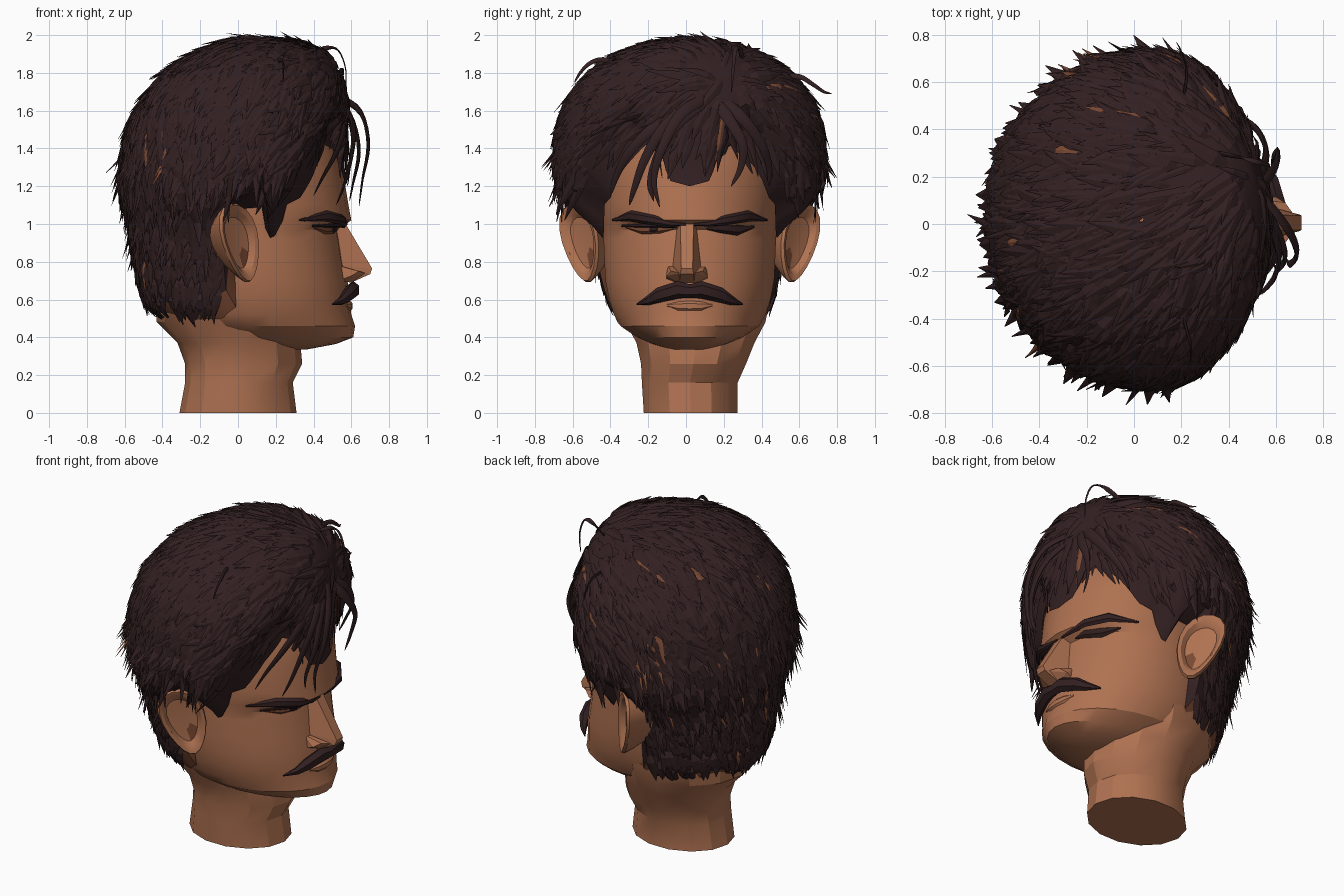
import bpy, bmesh, math, random
from mathutils import Vector
from mathutils.bvhtree import BVHTree

random.seed(4)
if "Cube" in bpy.data.objects:
    bpy.data.objects.remove(bpy.data.objects["Cube"], do_unlink=True)
Y0 = 0.02


def material(name, rgb):
    m = bpy.data.materials.new(name)
    m.use_nodes = True
    m.diffuse_color = (*rgb, 1)
    bsdf = next(n for n in m.node_tree.nodes if n.type == 'BSDF_PRINCIPLED')
    bsdf.inputs["Base Color"].default_value = (*rgb, 1)
    return m


SKIN = material("skin", (0.43, 0.168, 0.083))
HAIR = material("dark_hair", (0.033, 0.0145, 0.0155))
BROWN = material("brown_scalp", (0.19, 0.065, 0.032))
EYE = material("eye_dark", (0.03, 0.013, 0.013))


def make(name, verts, faces, mats, smooth=None, indices=None):
    me = bpy.data.meshes.new(name)
    me.from_pydata([tuple(v) for v in verts], [], faces)
    for m in mats:
        me.materials.append(m)
    if indices:
        me.polygons.foreach_set("material_index", indices)
    bm = bmesh.new()
    bm.from_mesh(me)
    bmesh.ops.recalc_face_normals(bm, faces=bm.faces)
    bm.to_mesh(me)
    bm.free()
    ob = bpy.data.objects.new(name, me)
    bpy.context.collection.objects.link(ob)
    if smooth:
        bpy.ops.object.select_all(action='DESELECT')
        ob.select_set(True)
        bpy.context.view_layer.objects.active = ob
        bpy.ops.object.shade_smooth_by_angle(angle=math.radians(smooth))
    return ob


def lookup(rows, k):
    if k <= rows[0][0]:
        return rows[0][1:]
    for a, b in zip(rows, rows[1:]):
        if k <= b[0]:
            f = (k - a[0]) / (b[0] - a[0])
            return [p + (q - p) * f for p, q in zip(a[1:], b[1:])]
    return rows[-1][1:]


def ring_point(rows, z, t):
    xb, xc, xf, w, *shift = lookup(rows, z)
    c = math.cos(t)
    return Vector((xc + (xf - xc if c > 0 else xc - xb) * c, Y0 + sum(shift) + w * math.sin(t), z))


def bridge(rings, n, caps=True):
    faces = [(r * n + i, r * n + (i + 1) % n, (r + 1) * n + (i + 1) % n, (r + 1) * n + i)
             for r in range(rings - 1) for i in range(n)]
    if caps:
        faces += [tuple(range(n)), tuple(range((rings - 1) * n, rings * n))]
    return faces


def loft(name, rows, n, mat, smooth):
    verts = [ring_point(rows, r[0], math.tau * i / n) for r in rows for i in range(n)]
    return make(name, verts, bridge(len(rows), n), [mat], smooth)


def tube(store, path, radii, flat, out, sides=6):
    """Append a tapered elliptical sweep to the (verts, faces) pair."""
    verts, faces = store
    base = len(verts)
    for i, p in enumerate(path):
        tan = (path[min(i + 1, len(path) - 1)] - path[max(i - 1, 0)]).normalized()
        side = tan.cross(out).normalized()
        up = side.cross(tan)
        for k in range(sides):
            a = math.tau * k / sides
            verts.append(p + radii[i] * (side * math.cos(a) + up * math.sin(a) * flat))
    faces += [tuple(base + v for v in f) for f in bridge(len(path), sides)]


# Section rows: height, back x, widest x, front x, half width (and sideways shift)
HEAD = [(.335, 0, .2, .36, .1), (.365, 0, .2, .52, .2), (.4, -.1, .15, .61, .28),
        (.46, -.3, .12, .62, .37), (.52, -.4, .1, .6, .405), (.6, -.44, .1, .59, .43),
        (.7, -.46, .08, .58, .45), (.8, -.48, .07, .56, .455), (.92, -.5, .07, .54, .46),
        (.97, -.5, .07, .53, .46), (1.02, -.5, .07, .6, .465), (1.1, -.5, .07, .585, .47),
        (1.25, -.5, .07, .56, .48), (1.4, -.5, .05, .52, .46), (1.6, -.4, .03, .42, .38),
        (1.75, -.2, .02, .25, .22)]
NECK = [(0, -.31, 0, .31, .255, .005), (.16, -.28, 0, .29, .26, 0), (.26, -.28, 0, .34, .285, .02),
        (.37, -.32, 0, .33, .32, .03), (.48, -.43, 0, .3, .38, .03), (.58, -.44, 0, .3, .41, .02)]
CAP = [(.48, -.42, .05, .5, .4), (.6, -.5, .05, .5, .45), (.8, -.54, .05, .53, .5),
       (1, -.57, .05, .55, .56), (1.15, -.61, .05, .57, .68), (1.3, -.62, .07, .57, .71),
       (1.5, -.58, .08, .56, .695), (1.65, -.51, .08, .57, .645), (1.8, -.38, .06, .54, .53),
       (1.9, -.22, .05, .47, .37), (1.96, -.07, .05, .32, .18), (1.98, .02, .03, .04, .01)]
# Hairline: angle from the face direction, height
HAIRLINE = [(0, 1.2), (13, 1.23), (19, 1.39), (30, 1.42), (45, 1.3), (60, 1.14), (70, 1.1),
            (74, .94), (80, .92), (83, 1.09), (97, 1.08), (102, .56), (112, .5), (180, .48)]

loft("head", HEAD, 26, SKIN, 25)
loft("neck", NECK, 14, SKIN, 25)


def on_face(y, z, lift):
    xb, xc, xf, w = lookup(HEAD, z)
    return Vector((xc + (xf - xc) * math.sqrt(max(0, 1 - (y / w) ** 2)) + lift, Y0 + y, z))


# Nose bridge and nostril wings as mirrored hulls
BRIDGE = [(.57, .035, 1.0), (.5, .06, .97), (.62, .03, .91), (.71, .03, .765), (.7, .035, .735),
          (.55, .075, .78), (.6, .04, .69)]
WINGS = [(.68, .03, .74), (.64, .085, .75), (.6, .11, .725), (.53, .105, .7), (.53, .1, .78), (.6, .04, .69)]
for name, points in (("nose_bridge", BRIDGE), ("nose_wings", WINGS)):
    bm = bmesh.new()
    for x, y, z in points:
        for s in (-1, 1):
            bm.verts.new((x, .005 + s * y, z))
    bmesh.ops.convex_hull(bm, input=bm.verts)
    me = bpy.data.meshes.new(name)
    bm.to_mesh(me)
    bm.free()
    me.materials.append(SKIN)
    bpy.context.collection.objects.link(bpy.data.objects.new(name, me))


# Face features swept along the face: mirrored, one sided, or one piece across the middle
def feature(name, path, radii, flat, lift, mat, signs=(1, -1)):
    store = ([], [])
    runs = [([on_face(s * y, z, lift) for y, z in path], radii) for s in signs]
    if path[0][0] == 0:
        runs = [(runs[1][0][:0:-1] + runs[0][0], radii[:0:-1] + radii)]
    for points, r in runs:
        tube(store, points, r, flat, Vector((1, 0, 0)))
    make(name, *store, [mat], 40)


feature("eyebrows", [(.02, .998), (.1, 1.003), (.2, 1.022), (.31, 1.042), (.41, 1.02)],
        [.008, .016, .027, .03, .005], .7, .005, HAIR)
feature("left_eye", [(.09, .975), (.16, .98), (.25, .972), (.34, .985)], [.005, .027, .033, .006],
        .7, .004, EYE, (1,))
feature("right_eye", [(.09, .975), (.16, .975), (.25, .972), (.34, .985)], [.005, .025, .026, .006],
        .7, .002, BROWN, (-1,))
feature("right_lash", [(.07, .985), (.2, .995), (.36, .99)], [.006, .014, .006], .8, .018, EYE, (-1,))
feature("right_iris", [(.17, .975), (.19, .975), (.21, .975)], [.014, .022, .014], .6, .012, EYE, (-1,))
feature("mustache", [(0, .645), (.06, .652), (.16, .625), (.22, .595), (.28, .575)],
        [.036, .046, .04, .025, .004], .8, .03, HAIR)
feature("lower_lip", [(0, .565), (.06, .565), (.12, .57)], [.028, .024, .006], .6, -.002, SKIN)

# Ears: dished ellipses flaring out to the back, lobes swept forward, dark in the hollow
EAR_RINGS = [(.5, -.16), (.9, -.05), (1.03, 0), (.98, .018), (.82, .01), (.66, -.02), (.3, -.025)]
for s, name in ((1, "left_ear"), (-1, "right_ear")):
    u, n = Vector((-.115, s * .115, 0)), Vector((.7, s * .7, 0))
    verts = []
    for scale, depth in EAR_RINGS:
        for i in range(18):
            a = math.tau * i / 18
            du = scale * (math.cos(a) * (.78 + .22 * math.sin(a)) + .32 * math.sin(a))
            verts.append(Vector((.01, Y0 + s * .575, .9)) + u * du + n * depth
                         + Vector((0, 0, .205 * scale * math.sin(a))))
    faces = bridge(len(EAR_RINGS), 18)
    hollow = [int(90 <= k < 108 and k - 90 in (10, 11, 12)) for k in range(len(faces))]
    make(name, verts, faces, [SKIN, BROWN], 30, hollow)

# Hair cap: columns running from the hairline up to the crown
COLS, LEVELS = 120, 26
verts, scalp = [], []
for j in range(LEVELS):
    for i in range(COLS):
        t = math.tau * i / COLS
        deg = math.degrees(min(t, math.tau - t))
        low = lookup(HAIRLINE, deg)[0]
        z = low + (1.98 - low) * math.sin(j / (LEVELS - 1) * math.pi / 2)
        skull = ring_point(HEAD, z, t)
        skull += Vector((math.cos(t), math.sin(t), 0)) * .012
        f = min(1, (z - low) / (.2 if deg < 65 else .1))
        verts.append(skull.lerp(ring_point(CAP, z, t), f))
        scalp.append(int(j == 0 and deg > 101))
cap_faces = bridge(LEVELS, COLS, False)
cap = make("hair_cap", verts, cap_faces, [HAIR, BROWN], 40, scalp[:len(cap_faces)])
tree = BVHTree.FromPolygons(verts, cap_faces)
CORE = Vector((0, Y0, 1.15))


def snap(p):
    q, n, _, _ = tree.find_nearest(p)
    return q, (n if n.dot(q - CORE) > 0 else -n)


# Hair locks combed away from the parting above the brow, shaggier round the sides
PARTING = Vector((.55, .22, 1.72))
PATCHES = [Vector((-.2, .68, 1.4)), Vector((-.2, .66, 1.55)), Vector((-.45, -.5, 1.4))]
store, shades = ([], []), []
polys = list(cap.data.polygons)
for poly in random.choices(polys, [p.area for p in polys], k=1900):
    p, n = snap(poly.center)
    if (p.x > .38 and p.z < 1.5) or (p.x > -.14 and 1 < p.z < 1.28) or (p.x > -.06 and p.z < 1.1) or p.z < .62:
        continue
    shaggy = 1.0 < p.z < 1.5 and p.x < .3
    length = random.uniform(.06, .11) * (.6 if p.z < 1.0 else 1)
    jitter = Vector([random.gauss(0, .24) for _ in range(3)])
    path = [p - n * .01]
    for step in range(3):
        away = (p - PARTING).normalized() + jitter
        away.z -= 1.5 if p.z < 1.3 else .5
        d = (away - n * away.dot(n)).normalized()
        if step < 2:
            p, n = snap(p + d * length)
            path.append(p + n * (.01 + .007 * step))
        else:
            lift = random.uniform(-.01, .065) if shaggy else random.uniform(-.012, .015)
            path.append(path[-1] + d * length * 1.2 + n * lift)
    width = random.uniform(.016, .038)
    before = len(store[1])
    near = min((p - c).length for c in PATCHES) < .12
    tint = random.random() < (.3 if near else .008)
    width *= .6 if tint else 1
    tube(store, path, [width * .5, width, width * .8, .002], .3, n, 4)
    shades += [int(tint)] * (len(store[1]) - before)
make("hair_locks", *store, [HAIR, BROWN], None, shades)


# Loose locks falling over the forehead and springing from the crown
def curve(points, steps=4):
    """Round a path off through its points."""
    pts = [Vector(p) for p in points]
    pts = [pts[0] * 2 - pts[1]] + pts + [pts[-1] * 2 - pts[-2]]
    out = []
    for a, b, c, d in zip(pts, pts[1:], pts[2:], pts[3:]):
        for k in range(steps):
            t = k / steps
            out.append(b + (c - a) * t / 2 + (a - b * 2.5 + c * 2 - d / 2) * t * t
                       + (b * 3 - a - c * 3 + d) * t ** 3 / 2)
    return out + [pts[-2]]


LOOSE = [[(.53, .14, 1.68), (.65, -.02, 1.59), (.69, -.12, 1.42), (.66, -.17, 1.24), (.64, -.14, 1.09)],
         [(.53, .1, 1.68), (.61, -.1, 1.53), (.6, -.21, 1.36), (.56, -.27, 1.2), (.52, -.3, 1.1)],
         [(.53, .12, 1.66), (.61, -.04, 1.54), (.64, -.14, 1.38), (.61, -.19, 1.22), (.59, -.17, 1.12)],
         [(.52, .05, 1.66), (.56, -.16, 1.52), (.52, -.3, 1.38), (.45, -.37, 1.25), (.4, -.4, 1.15)],
         [(.53, .15, 1.66), (.59, .23, 1.55), (.61, .3, 1.42), (.59, .29, 1.3), (.58, .24, 1.2)],
         [(.52, .16, 1.68), (.56, .3, 1.56), (.52, .4, 1.42), (.45, .44, 1.3), (.4, .44, 1.2)],
         [(.36, .3, 1.88), (.46, .28, 1.93), (.53, .26, 1.92), (.57, .25, 1.82), (.57, .24, 1.7)],
         [(.2, -.34, 1.84), (.22, -.44, 1.87), (.24, -.51, 1.85), (.24, -.56, 1.8), (.24, -.59, 1.75)],
         [(.2, .5, 1.78), (.22, .6, 1.78), (.22, .67, 1.74), (.2, .73, 1.7), (.18, .77, 1.69)]]
store = ([], [])
for k, pts in enumerate(LOOSE):
    w = .034 if k < 6 else .014
    path = curve(pts)
    radii = [w * min(1, .7 + i / 10) * (1 - i / (len(path) - 1)) ** .6 + .002 for i in range(len(path))]
    tube(store, path, radii, .4, Vector((1, 0, .3)))
make("loose_locks", *store, [HAIR], 40)
